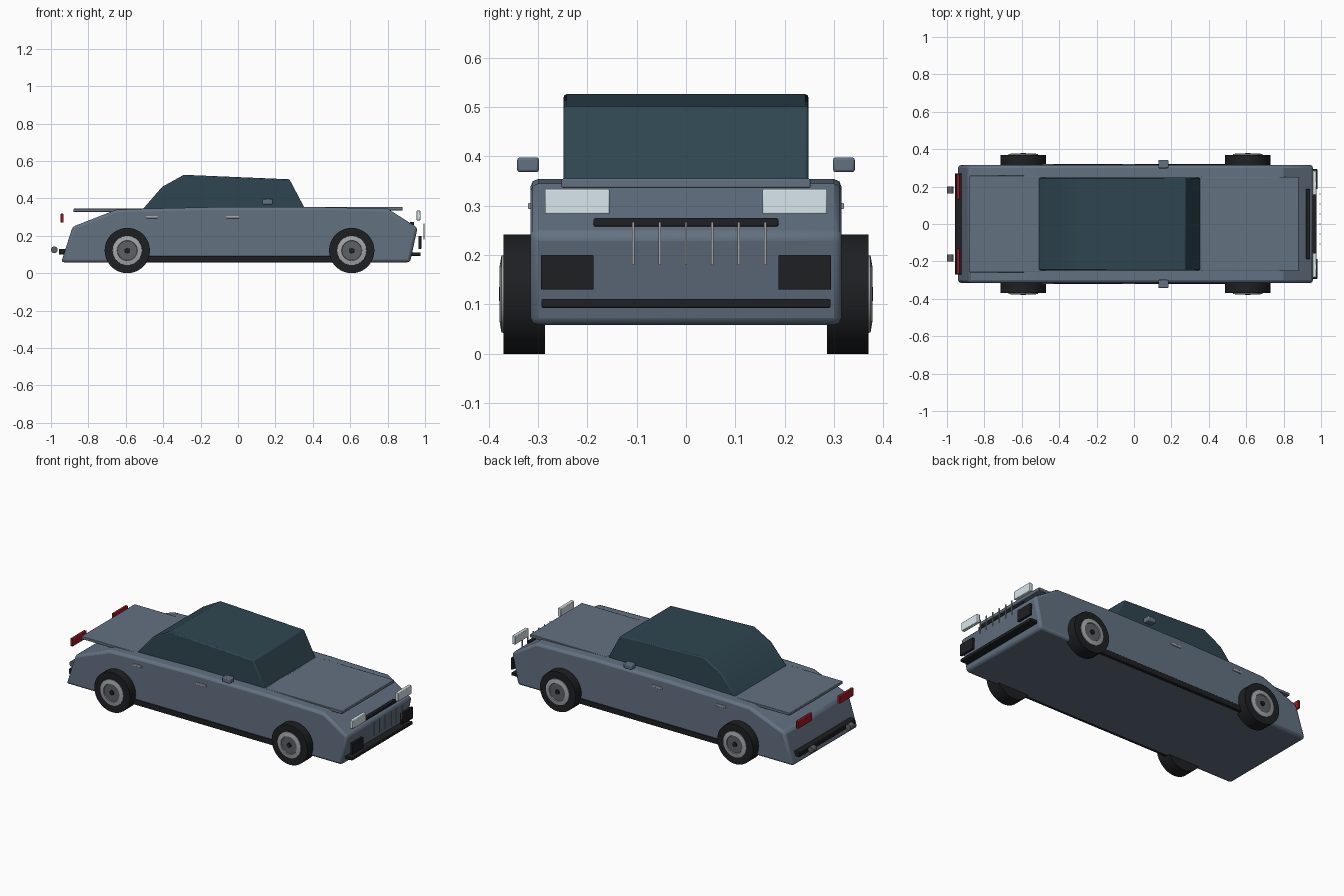
import bpy, bmesh, math
from mathutils import Matrix

if "Cube" in bpy.data.objects:
    bpy.data.objects.remove(bpy.data.objects["Cube"])


def mat(name, r, g, b):
    m = bpy.data.materials.new(name)
    m.diffuse_color = (r, g, b, 1)
    m.use_nodes = True
    m.node_tree.nodes["Principled BSDF"].inputs["Base Color"].default_value = m.diffuse_color
    return m


PAINT = mat("slate_paint", 0.125, 0.165, 0.22)
GLASS = mat("dark_glass", 0.028, 0.06, 0.08)
BLACK = mat("black", 0.013, 0.014, 0.016)
RED = mat("red", 0.35, 0.01, 0.02)
LAMP = mat("lamp", 0.7, 0.8, 0.84)
METAL = mat("metal", 0.36, 0.37, 0.38)
DARK_METAL = mat("dark_metal", 0.11, 0.12, 0.13)


def finish(name, bm, material, bevel=0, segments=2):
    bmesh.ops.recalc_face_normals(bm, faces=bm.faces[:])
    me = bpy.data.meshes.new(name)
    bm.to_mesh(me)
    bm.free()
    ob = bpy.data.objects.new(name, me)
    bpy.context.collection.objects.link(ob)
    me.materials.append(material)
    if bevel:
        mod = ob.modifiers.new("bevel", 'BEVEL')
        mod.width, mod.segments, mod.limit_method = bevel, segments, 'ANGLE'
        mod.angle_limit = math.radians(40)
    bpy.ops.object.select_all(action='DESELECT')
    ob.select_set(True)
    bpy.context.view_layer.objects.active = ob
    bpy.ops.object.shade_smooth_by_angle(angle=math.radians(30))
    return ob


def box(name, x, y, z, material, bevel=0.003):
    """Box from (min, max) ranges."""
    bm = bmesh.new()
    bmesh.ops.create_cube(bm, size=1)
    for v in bm.verts:
        v.co = [r[0] if c < 0 else r[1] for r, c in zip((x, y, z), v.co)]
    return finish(name, bm, material, bevel)


def pair(name, x, y, z, material, bevel=0.003):
    """Same box on both sides of the car."""
    box(name + "_left", x, y, z, material, bevel)
    box(name + "_right", x, (-y[1], -y[0]), z, material, bevel)


def extrude_profile(name, pts, half, material, bevel):
    """Side profile in XZ widened to +-half in Y."""
    bm = bmesh.new()
    a = [bm.verts.new((x, -half, z)) for x, z in pts]
    f = bm.faces.new(a)
    new = bmesh.ops.extrude_face_region(bm, geom=[f])["geom"]
    for v in new:
        if isinstance(v, bmesh.types.BMVert):
            v.co.y = half
    return finish(name, bm, material, bevel)


def lathe(name, profile, x, y, z, side, material, n=40):
    """Revolve (radius, offset) points around the Y axis."""
    bm = bmesh.new()
    vs = [bm.verts.new((r, o * side, 0)) for r, o in profile]
    es = [bm.edges.new(e) for e in zip(vs, vs[1:])]
    bmesh.ops.spin(bm, geom=vs + es, cent=(0, 0, 0), axis=(0, 1, 0),
                   angle=math.tau, steps=n)
    bmesh.ops.remove_doubles(bm, verts=bm.verts[:], dist=1e-5)
    bmesh.ops.transform(bm, matrix=Matrix.Translation((x, y, z)), verts=bm.verts[:])
    return finish(name, bm, material)


# Body shell and cabin
extrude_profile("body", [(-0.945, 0.058), (-0.885, 0.248), (-0.65, 0.34), (-0.5, 0.345),
                         (-0.1, 0.354), (0.4, 0.354), (0.8, 0.345), (0.96, 0.243),
                         (0.92, 0.058)], 0.315, PAINT, 0.015)
extrude_profile("cabin", [(-0.52, 0.33), (-0.405, 0.462), (-0.29, 0.526), (0.275, 0.502),
                          (0.363, 0.335)], 0.248, GLASS, 0.006)

# Hood and trunk lid
box("hood", (0.36, 0.88), (-0.252, 0.252), (0.336, 0.355), PAINT)
box("trunk_lid", (-0.88, -0.45), (-0.258, 0.258), (0.328, 0.345), PAINT)

# Side details
pair("sill", (-0.55, 0.57), (0.27, 0.32), (0.058, 0.092), BLACK)
pair("mirror", (0.13, 0.185), (0.298, 0.342), (0.368, 0.398), PAINT, 0.005)
pair("rear_handle", (-0.49, -0.43), (0.31, 0.32), (0.293, 0.306), METAL, 0.002)
pair("front_handle", (-0.062, 0.006), (0.31, 0.32), (0.293, 0.306), METAL, 0.002)

# Front details
pair("headlight", (0.955, 0.976), (0.155, 0.286), (0.283, 0.334), LAMP)
pair("fog_vent", (0.965, 0.98), (0.187, 0.294), (0.13, 0.2), BLACK, 0.002)
box("grille_bar", (0.92, 0.942), (-0.187, 0.187), (0.258, 0.275), BLACK)
box("front_bumper", (0.925, 0.977), (-0.293, 0.293), (0.093, 0.111), BLACK)
for i in range(6):
    y = -0.107 + i * 0.0535
    box("grille_slat", (0.992, 0.998), (y - 0.0025, y + 0.0025), (0.18, 0.267), METAL, 0)

# Rear details
pair("tail_light", (-0.948, -0.932), (0.132, 0.268), (0.27, 0.318), RED)
box("rear_bumper", (-0.957, -0.915), (-0.27, 0.27), (0.1, 0.13), BLACK)
for s in (-1, 1):
    lathe("exhaust", [(0, -0.019), (0.018, -0.019), (0.018, 0.019), (0, 0.019)],
          -0.982, s * 0.182, 0.125, s, DARK_METAL, 24)

# Wheels: tyre, rim ring, disc and hub cap
for x in (-0.592, 0.608):
    for s in (-1, 1):
        lathe("tyre", [(0, -0.042), (0.121, -0.042), (0.121, 0.042), (0.075, 0.042), (0, 0.03)],
              x, s * 0.328, 0.121, s, BLACK, 48)
        lathe("rim", [(0.08, 0.03), (0.078, 0.046), (0.054, 0.05), (0.05, 0.03)],
              x, s * 0.328, 0.121, s, METAL)
        lathe("wheel_disc", [(0.052, 0.03), (0.052, 0.045), (0, 0.045)],
              x, s * 0.328, 0.121, s, DARK_METAL)
        lathe("hub_cap", [(0.015, 0.04), (0.014, 0.051), (0, 0.051)],
              x, s * 0.328, 0.121, s, BLACK, 20)
